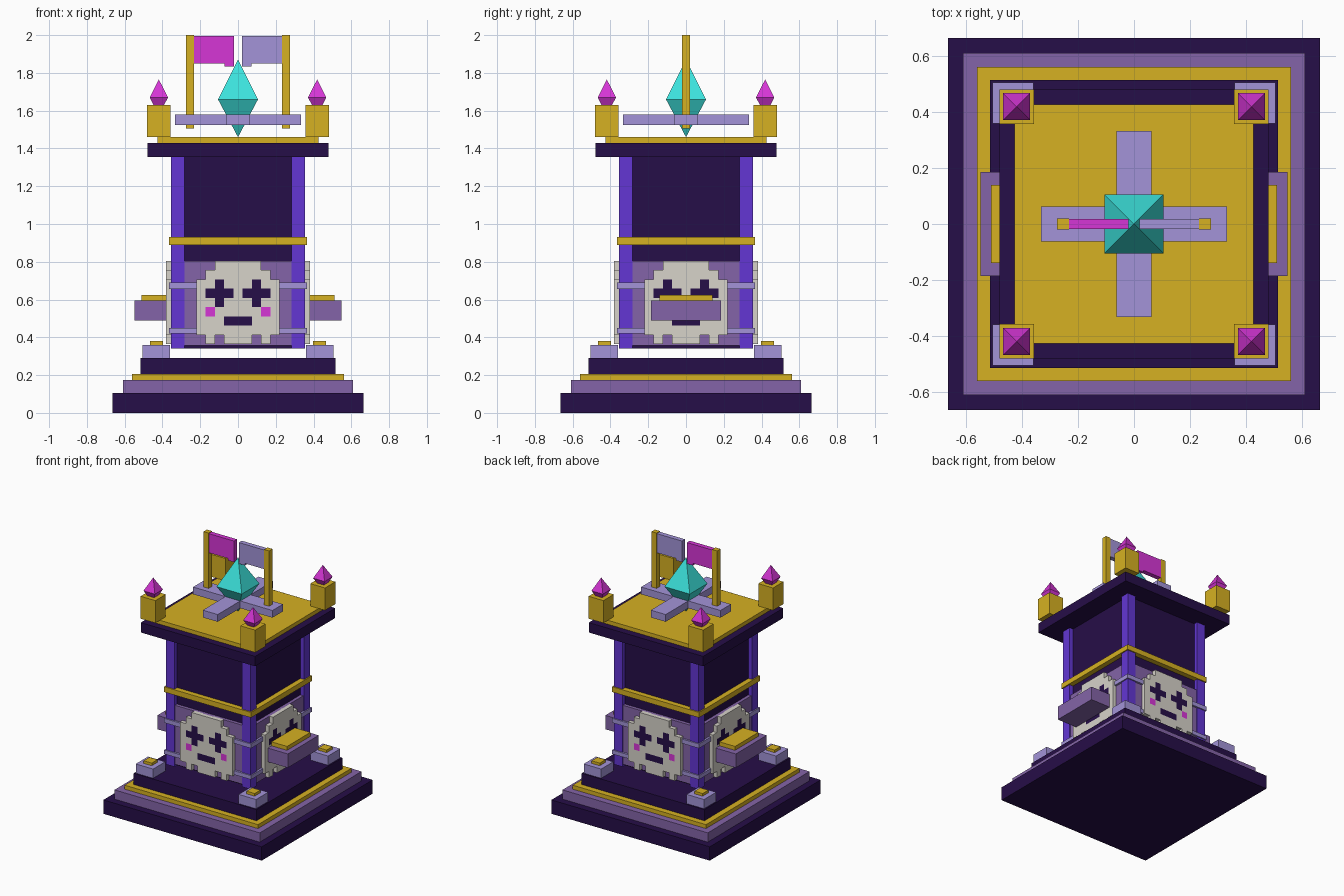
import bpy, bmesh, math
from mathutils import Matrix

if "Cube" in bpy.data.objects:
    bpy.data.objects.remove(bpy.data.objects["Cube"])


def material(name, hexcode):
    def lin(c):
        c /= 255
        return c / 12.92 if c <= 0.04045 else ((c + 0.055) / 1.055) ** 2.4
    m = bpy.data.materials.new(name)
    m.diffuse_color = [lin(int(hexcode[i:i + 2], 16)) for i in (0, 2, 4)] + [1]
    m.use_nodes = True
    m.node_tree.nodes["Principled BSDF"].inputs["Base Color"].default_value = m.diffuse_color
    return m


DARK = material("dark_purple", "260E48")
MAUVE = material("mauve", "8464A8")
GOLD = material("gold", "D6B122")
LAVENDER = material("lavender", "A394D8")
VIOLET = material("violet", "6336D4")
BONE = material("bone", "D7D3CA")
MAGENTA = material("magenta", "D636D6")
CYAN = material("cyan", "3CE2DC")


def finish(name, bm, *mats):
    mesh = bpy.data.meshes.new(name)
    bmesh.ops.recalc_face_normals(bm, faces=bm.faces)
    bm.to_mesh(mesh)
    bm.free()
    for m in mats:
        mesh.materials.append(m)
    ob = bpy.data.objects.new(name, mesh)
    bpy.context.collection.objects.link(ob)
    return ob


def box(name, mat, x0, x1, y0, y1, z0, z1):
    bm = bmesh.new()
    bmesh.ops.create_cube(bm, size=1)
    for v in bm.verts:
        v.co = ((x0 + x1) / 2 + v.co.x * (x1 - x0),
                (y0 + y1) / 2 + v.co.y * (y1 - y0),
                (z0 + z1) / 2 + v.co.z * (z1 - z0))
    return finish(name, bm, mat)


def slab(name, mat, half, z0, z1, cx=0, cy=0):
    return box(name, mat, cx - half, cx + half, cy - half, cy + half, z0, z1)


def crystal(name, mat, cx, cy, half, z0, zmid, z1):
    """Four-sided double pyramid."""
    bm = bmesh.new()
    ring = [bm.verts.new((cx + sx * half, cy + sy * half, zmid))
            for sx, sy in ((-1, -1), (1, -1), (1, 1), (-1, 1))]
    for z in (z0, z1):
        tip = bm.verts.new((cx, cy, z))
        for i in range(4):
            bm.faces.new((ring[i], ring[(i + 1) % 4], tip))
    return finish(name, bm, mat)


# Stepped base
slab("base_bottom", DARK, 0.665, 0, 0.105)
slab("base_step", MAUVE, 0.61, 0.105, 0.175)
slab("base_trim", GOLD, 0.56, 0.175, 0.205)
slab("base_top", DARK, 0.515, 0.205, 0.29)

# Tower body, bands and roof
slab("tower_body", DARK, 0.325, 0.34, 1.355)
slab("lower_ring", LAVENDER, 0.365, 0.42, 0.45)
slab("upper_ring", LAVENDER, 0.365, 0.657, 0.69)
slab("gold_band", GOLD, 0.365, 0.89, 0.93)
slab("roof_slab", DARK, 0.48, 1.355, 1.43)
slab("roof_plate", GOLD, 0.427, 1.43, 1.46)

# Corner parts
for sx in (-1, 1):
    for sy in (-1, 1):
        slab("corner_pillar", VIOLET, 0.036, 0.34, 1.355, sx * 0.32, sy * 0.32)
        slab("corner_foot", LAVENDER, 0.073, 0.29, 0.36, sx * 0.432, sy * 0.432)
        slab("foot_cap", GOLD, 0.034, 0.36, 0.38, sx * 0.432, sy * 0.432)
        slab("roof_post", GOLD, 0.062, 1.46, 1.63, sx * 0.419, sy * 0.419)
        crystal("post_crystal", MAGENTA, sx * 0.419, sy * 0.419, 0.048, 1.575, 1.67, 1.765)

# Pixel skull: W bone, D dark, M magenta, dot empty
SKULL = ["..WWWWW..",
         ".WWWWWWW.",
         "WWDWWWDWW",
         "WDDDWDDDW",
         "WWDWWWDWW",
         "WMWWWWWMW",
         "WWWDDDWWW",
         "WWWWWWWWW",
         ".W.WWW.W."]
CELL = 0.049


def skull(angle):
    bm = bmesh.new()
    grid = {}

    def vert(c, r):
        if (c, r) not in grid:
            grid[c, r] = bm.verts.new(((c - 4.5) * CELL, -0.38, 0.805 - r * CELL))
        return grid[c, r]

    for r, row in enumerate(SKULL):
        for c, ch in enumerate(row):
            if ch != ".":
                f = bm.faces.new((vert(c, r), vert(c, r + 1), vert(c + 1, r + 1), vert(c + 1, r)))
                f.material_index = "WDM".index(ch)
    # Rim walls back to the panel
    rim = [e for e in bm.edges if e.is_boundary]
    walls = bmesh.ops.extrude_edge_only(bm, edges=rim)["geom"]
    for g in walls:
        if isinstance(g, bmesh.types.BMVert):
            g.co.y = -0.345
        elif isinstance(g, bmesh.types.BMFace):
            g.material_index = 0
    bm.transform(Matrix.Rotation(angle, 4, "Z"))
    finish("skull_face", bm, BONE, DARK, MAGENTA)


# Panel and skull on each side
for i in range(4):
    angle = i * math.pi / 2
    panel = box("skull_panel", MAUVE, -0.285, 0.285, -0.35, -0.32, 0.357, 0.805)
    panel.data.transform(Matrix.Rotation(angle, 4, "Z"))
    skull(angle)

# Side shelves
for s in (-1, 1):
    box("side_shelf", MAUVE, *sorted((s * 0.36, s * 0.548)), -0.185, 0.185, 0.49, 0.595)
    box("shelf_top", GOLD, *sorted((s * 0.36, s * 0.51)), -0.14, 0.14, 0.595, 0.625)

# Roof cross and central crystal
box("cross_long", LAVENDER, -0.333, 0.333, -0.0625, 0.0625, 1.525, 1.58)
for s in (-1, 1):
    box("cross_arm", LAVENDER, -0.0625, 0.0625, *sorted((s * 0.0625, s * 0.333)), 1.525, 1.58)
crystal("main_crystal", CYAN, 0, 0, 0.106, 1.46, 1.66, 1.87)

# Flags on poles
for s, mat in ((-1, MAGENTA), (1, LAVENDER)):
    box("flag_pole", GOLD, *sorted((s * 0.233, s * 0.275)), -0.02, 0.02, 1.505, 2.0)
    box("flag", mat, *sorted((s * 0.02, s * 0.235)), -0.018, 0.018, 1.85, 1.995)
    box("flag_tail", mat, *sorted((s * 0.02, s * 0.072)), -0.018, 0.018, 1.835, 1.85)
